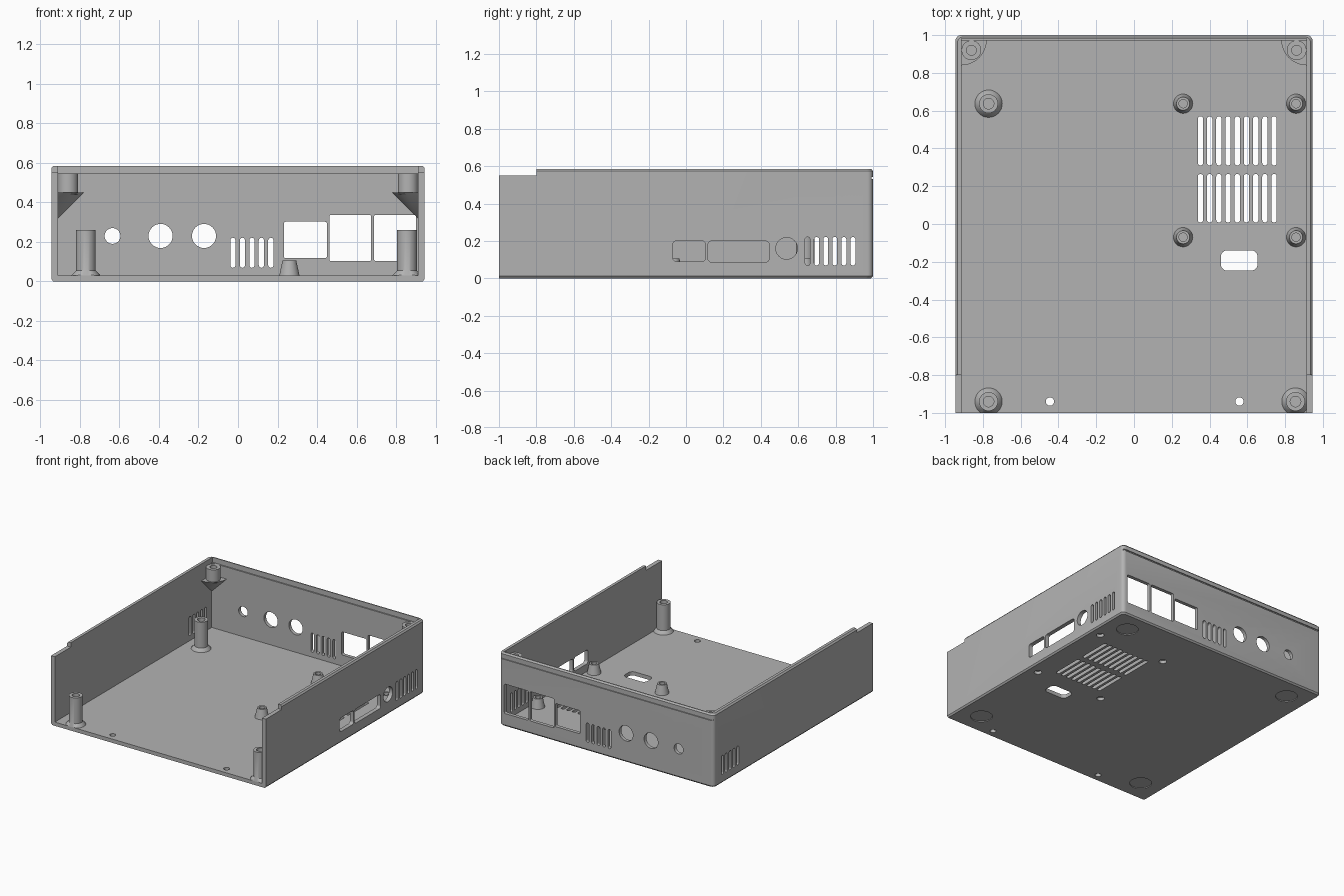
import bpy, bmesh, math

if "Cube" in bpy.data.objects:
    bpy.data.objects.remove(bpy.data.objects["Cube"])

grey = bpy.data.materials.new("light_grey")
grey.diffuse_color = (0.45, 0.45, 0.45, 1)
grey.use_nodes = True
grey.node_tree.nodes["Principled BSDF"].inputs["Base Color"].default_value = grey.diffuse_color


def make(name, verts, faces):
    me = bpy.data.meshes.new(name)
    me.from_pydata(verts, [], faces)
    bm = bmesh.new()
    bm.from_mesh(me)
    bmesh.ops.recalc_face_normals(bm, faces=bm.faces)
    bm.to_mesh(me)
    bm.free()
    ob = bpy.data.objects.new(name, me)
    bpy.context.collection.objects.link(ob)
    me.materials.append(grey)
    return ob


def loft(rings):
    """Vertices and faces of a capped stack of equal rings."""
    n = len(rings[0])
    verts = [p for r in rings for p in r]
    faces = [tuple(range(n)), tuple(range((len(rings) - 1) * n, len(rings) * n))]
    for k in range(len(rings) - 1):
        for i in range(n):
            j = (i + 1) % n
            faces.append((k * n + i, k * n + j, (k + 1) * n + j, (k + 1) * n + i))
    return verts, faces


def rounded(u, v, w, h, r, seg=8):
    pts = []
    for k, (sx, sy) in enumerate([(1, 1), (-1, 1), (-1, -1), (1, -1)]):
        for i in range(seg + 1):
            a = math.pi / 2 * (k + i / seg)
            p = (u + sx * (w / 2 - r) + r * math.cos(a), v + sy * (h / 2 - r) + r * math.sin(a))
            if not pts or math.dist(p, pts[-1]) > 1e-5:
                pts.append(p)
    if math.dist(pts[0], pts[-1]) < 1e-5:
        pts.pop()
    return pts


cut_v, cut_f = [], []


def hole(axis, u, v, w, h, r, d0, d1):
    """Adds a rounded opening along an axis to the shared cutter."""
    place = {'x': lambda p, d: (d, p[0], p[1]),
             'y': lambda p, d: (p[0], d, p[1]),
             'z': lambda p, d: (p[0], p[1], d)}[axis]
    pts = rounded(u, v, w, h, r)
    vs, fs = loft([[place(p, d) for p in pts] for d in (d0, d1)])
    base = len(cut_v)
    cut_v.extend(vs)
    cut_f.extend(tuple(i + base for i in f) for f in fs)


def box(name, x0, x1, y0, y1, z0, z1):
    sq = [(x0, y0), (x1, y0), (x1, y1), (x0, y1)]
    return make(name, *loft([[(x, y, z) for x, y in sq] for z in (z0, z1)]))


def activate(ob):
    bpy.ops.object.select_all(action='DESELECT')
    ob.select_set(True)
    bpy.context.view_layer.objects.active = ob


def subtract(ob, cutter):
    m = ob.modifiers.new("cut", 'BOOLEAN')
    m.operation, m.solver, m.object = 'DIFFERENCE', 'EXACT', cutter
    activate(ob)
    bpy.ops.object.modifier_apply(modifier=m.name)
    bpy.data.objects.remove(cutter)


def smooth(ob):
    activate(ob)
    bpy.ops.object.shade_smooth_by_angle(angle=math.radians(30))


# Case shell: rounded rear corners, chamfered lower and upper edges
def outline(inset, z, r=0.03):
    X, Y = 0.945 - inset, 1 - inset
    pts = [(-X, -1, z), (X, -1, z)]
    for k, s in enumerate((1, -1)):
        for i in range(7):
            a = math.pi / 2 * (k + i / 6)
            pts.append((s * (X - r) + r * math.cos(a), Y - r + r * math.sin(a), z))
    return pts


case = make("case_shell", *loft([outline(0.01, 0), outline(0, 0.012),
                                 outline(0, 0.573), outline(0.01, 0.585)]))
subtract(case, box("cavity", -0.912, 0.912, -1.1, 0.972, 0.03, 0.7))
subtract(case, box("front_step", -1.1, 1.1, -1.1, -0.8, 0.55, 0.7))
subtract(case, box("rear_ledge", -0.912, 0.912, 0.9, 0.982, 0.545, 0.7))
subtract(case, box("rear_groove", -1.1, 1.1, 0.992, 1.1, 0.532, 0.543))

# Floor openings: vent rows, oblong slot, screw holes
for i in range(9):
    for y0, y1 in ((0.31, 0.57), (0.008, 0.265)):
        hole('z', 0.352 + 0.0487 * i, (y0 + y1) / 2, 0.028, y1 - y0, 0.0139, -0.1, 0.1)
hole('z', 0.557, -0.193, 0.195, 0.108, 0.035, -0.1, 0.1)
for x in (-0.445, 0.558):
    hole('z', x, -0.94, 0.044, 0.044, 0.022, -0.1, 0.1)

# Underside recesses for feet and board screws
for sx in (-1, 1):
    for sy in (-1, 1):
        hole('z', 0.76 * sx, 0.83 * sy, 0.16, 0.16, 0.08, -0.1, 0.006)
board = [(0.26, 0.637), (0.858, 0.637), (0.26, -0.07), (0.858, -0.07)]
for x, y in board:
    hole('z', x, y, 0.056, 0.056, 0.028, -0.1, 0.024)

# Rear wall openings
for x, r in ((-0.635, 0.04), (-0.392, 0.061), (-0.172, 0.061)):
    hole('y', x, 0.23, 2 * r, 2 * r, r, 0.9, 1.1)
for i in range(5):
    hole('y', -0.026 + 0.048 * i, 0.145, 0.026, 0.152, 0.0129, 0.9, 1.1)
for x0, x1, z0, z1 in ((0.232, 0.45, 0.118, 0.302), (0.462, 0.674, 0.103, 0.337),
                       (0.688, 0.9, 0.103, 0.337)):
    hole('y', (x0 + x1) / 2, (z0 + z1) / 2, x1 - x0, z1 - z0, 0.01, 0.9, 1.1)

# Side wall openings
hole('x', 0.017, 0.145, 0.175, 0.11, 0.02, 0.85, 1.1)
hole('x', 0.281, 0.143, 0.327, 0.113, 0.02, 0.85, 1.1)
hole('x', 0.538, 0.16, 0.116, 0.116, 0.058, 0.85, 1.1)
for i in range(6):
    y = 0.65 + 0.0485 * i
    hole('x', y, 0.145, 0.026, 0.152, 0.0129, 0.85, 1.1)
    if i:
        hole('x', y, 0.145, 0.026, 0.152, 0.0129, -1.1, -0.85)
subtract(case, make("openings", cut_v, cut_f))
smooth(case)


def lathe(name, cx, cy, profile, seg=32):
    """Turned part, trimmed to the outside of the case."""
    rings = []
    for r, z in profile:
        ring = []
        for i in range(seg):
            a = 2 * math.pi * i / seg
            x, y = cx + r * math.cos(a), cy + r * math.sin(a)
            ring.append((max(-0.93, min(0.93, x)), max(-1, min(0.985, y)), z))
        rings.append(ring)
    smooth(make(name, *loft(rings)))


# Tall screw posts with flared feet
for x, y in ((-0.77, 0.637), (-0.77, -0.94), (0.855, -0.94)):
    lathe("tall_post", x, y, [(0.074, 0.025), (0.072, 0.032), (0.05, 0.055), (0.05, 0.26),
                              (0.028, 0.26), (0.028, 0.1)])

# Tapered board standoffs
for x, y in board:
    lathe("board_standoff", x, y, [(0.052, 0.026), (0.035, 0.105), (0.022, 0.105), (0.022, 0.05)])

# Rear corner lid posts on quarter-cone brackets
for s in (-1, 1):
    lathe("lid_post", 0.861 * s, 0.92, [(0.052, 0.44), (0.052, 0.545), (0.026, 0.545), (0.026, 0.46)])
    n, cx, cy = 10, 0.915 * s, 0.975
    arc = [(cx - s * 0.135 * math.cos(math.pi / 2 * i / n),
            cy - 0.135 * math.sin(math.pi / 2 * i / n), 0.45) for i in range(n + 1)]
    verts = [(cx, cy, 0.315), (cx, cy, 0.45)] + arc
    faces = [(0, 2 + i, 3 + i) for i in range(n)]
    faces += [tuple(range(1, n + 3)), (0, 1, 2), (0, n + 2, 1)]
    smooth(make("corner_bracket", verts, faces))
